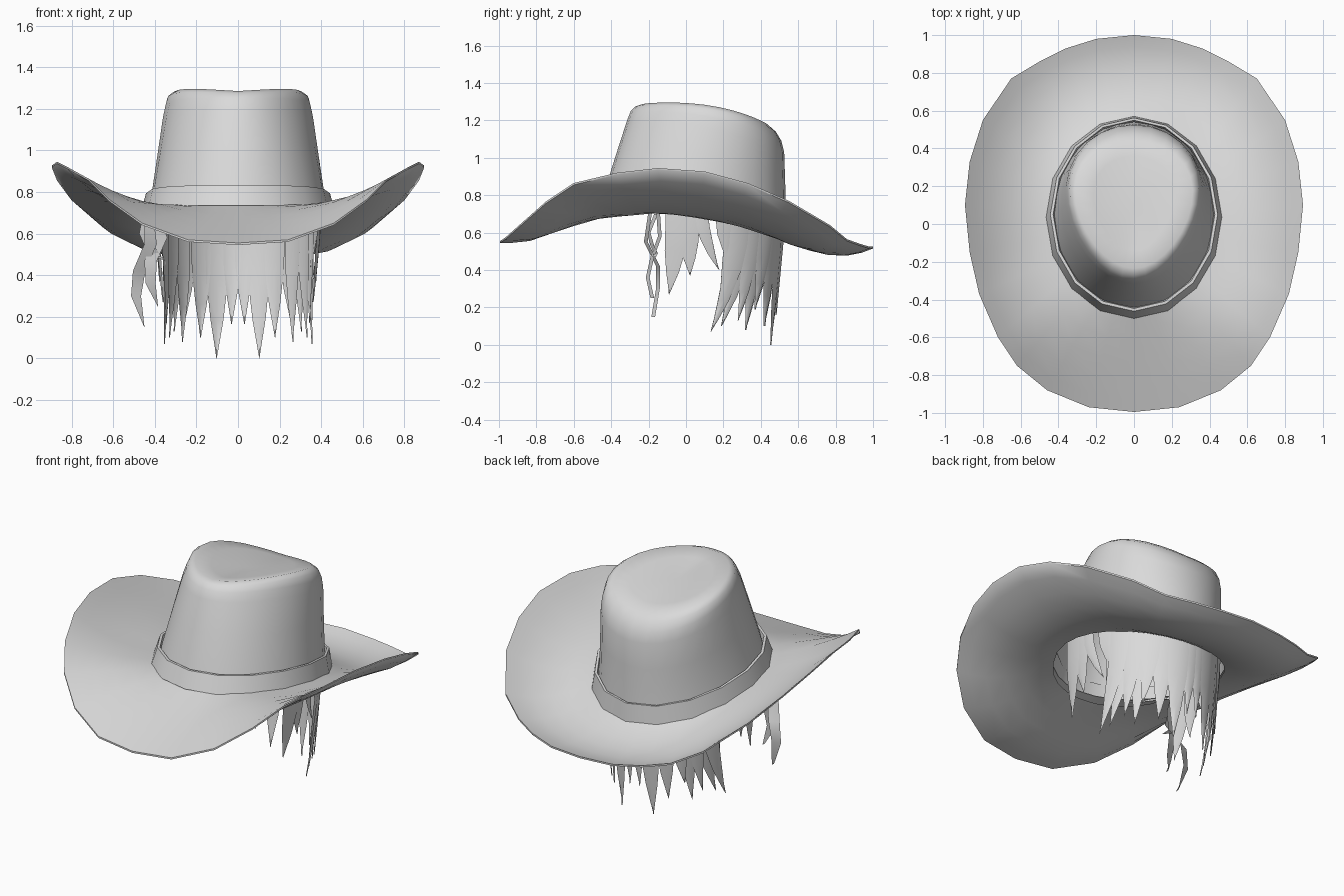
import bpy, math, random
from mathutils import Vector

if "Cube" in bpy.data.objects:
    bpy.data.objects.remove(bpy.data.objects["Cube"])

random.seed(4)
grey = bpy.data.materials.new("plain grey")
grey.diffuse_color = (0.7, 0.7, 0.7, 1)
grey.use_nodes = True
grey.node_tree.nodes["Principled BSDF"].inputs["Base Color"].default_value = grey.diffuse_color


def make(name, verts, faces, angle=50):
    mesh = bpy.data.meshes.new(name)
    mesh.from_pydata([tuple(v) for v in verts], [], faces)
    mesh.materials.append(grey)
    ob = bpy.data.objects.new(name, mesh)
    bpy.context.collection.objects.link(ob)
    bpy.ops.object.select_all(action='DESELECT')
    ob.select_set(True)
    bpy.context.view_layer.objects.active = ob
    bpy.ops.object.shade_smooth_by_angle(angle=math.radians(angle))
    return ob


def loft(rings, cap=None):
    """Join closed rings of equal length; cap closes the last ring to a point."""
    n = len(rings[0])
    verts = [v for r in rings for v in r]
    faces = [(k * n + i, k * n + (i + 1) % n, (k + 1) * n + (i + 1) % n, (k + 1) * n + i)
             for k in range(len(rings) - 1) for i in range(n)]
    if cap:
        verts.append(cap)
        b = (len(rings) - 1) * n
        faces += [(b + i, b + (i + 1) % n, len(verts) - 1) for i in range(n)]
    return verts, faces


def ring(yf, yb, rx, zf, zb, egg=0.0, power=2.0, lift=0.0, n=28):
    """Oval from the back round, dropping towards the back; egg narrows the front."""
    out = []
    for i in range(n):
        a = math.pi / 2 + 2 * math.pi * i / n
        c, s = math.cos(a), math.sin(a)
        t = min(1, max(0, (s + 1) / 2))
        out.append(Vector((rx * c * (1 + egg * s), yf + (yb - yf) * t,
                           zf + (zb - zf) * t ** power + lift * abs(c))))
    return out


# Brim: oval opening lofted to a rolled outer edge, then back along the underside
half = [(0, 1, .525), (.2, .98, .525), (.36, .93, .54), (.5, .86, .565), (.65, .77, .64),
        (.8, .55, .77), (.87, .33, .865), (.895, .1, .927), (.87, -.15, .945), (.82, -.37, .92),
        (.72, -.6, .865), (.62, -.75, .765), (.46, -.88, .65), (.24, -.97, .57), (0, -.995, .555)]
edge = [Vector((-x, y, z)) for x, y, z in half] + [Vector(p) for p in half[-2:0:-1]]
inner = ring(-.46, .54, .435, .74, .585)


def brim_ring(t, under):
    r = []
    for a, b in zip(inner, edge):
        p = a.lerp(b, t)
        front = min(1, max(0, (-b.y - .3) / .5))
        p.z -= .055 * (1 - front) * 4 * t * (1 - t)
        if under:
            p.z -= (.01 + .035 * front) * min(1, (1 - t) * 4) + .01
        r.append(p)
    return r


steps = (0, .12, .3, .5, .7, .87, 1)
make("brim", *loft([brim_ring(t, False) for t in steps] +
                   [brim_ring(t, True) for t in reversed(steps)]))

# Crown: tapered, narrower at the front of the top, lower at the back, dished
crown = loft([ring(-.46, .54, .435, .73, .58), ring(-.43, .535, .413, .84, .70),
              ring(-.37, .53, .385, 1.03, .88, .06), ring(-.315, .525, .36, 1.2, 1.03, .13, 2.2),
              ring(-.295, .51, .347, 1.25, 1.09, .17, 2.5), ring(-.27, .48, .335, 1.275, 1.14, .19, 2.7, .008),
              ring(-.235, .44, .305, 1.285, 1.175, .2, 2.7, .015), ring(-.14, .36, .21, 1.265, 1.2, .2, 2, .012)],
             Vector((0, .1, 1.235)))
make("crown", *crown)

# Hat band: flared faceted wall with a thin lip returning to the crown
band = loft([ring(-.50, .57, .468, .735, .57, n=16), ring(-.462, .562, .443, .832, .675, n=16),
             ring(-.447, .549, .428, .832, .675, n=16), ring(-.44, .54, .42, .79, .635, n=16)])
make("hat_band", *band, angle=30)


# Hair: pointed locks hanging round the back of the head
def lock(verts, faces, phi, tip, width, lean, off):
    base, top = len(verts), .74
    rows = ((0, 1), (.3, 1), (.5, .95), (.75, .6), (.9, .25), (1, .01))
    for t, w in rows:
        z = top + (tip - top) * t
        s = 1 - .19 * max(0, .62 - z) + off
        for k in (-1, 0, 1):
            a = math.radians(phi + lean * t * t + k * w * width / 2)
            bulge = s + (.012 if k == 0 else 0)
            verts.append((.395 * bulge * math.sin(a), .03 + .495 * bulge * math.cos(a), z))
    for r in range(len(rows) - 1):
        for c in range(2):
            i = base + r * 3 + c
            faces.append((i, i + 1, i + 4, i + 3))


locks = [(4, .16, 13, 1, 0), (15, 0, 17, 2, .01), (27, .10, 16, 3, 0), (36, .19, 14, 7, .015),
         (43, .08, 14, 6, -.01), (48, .13, 13, 9, .01), (53, .10, 14, 16, -.01),
         (58, .07, 13, 19, .02), (62, .17, 12, 9, 0), (68, .44, 14, -3, .01),
         (84, .40, 8, -12, 0), (92, .37, 13, -1, -.01), (99, .27, 14, 6, .01)]
verts, faces = [], []
for side in (1, -1):
    for phi, tip, width, lean, off in locks:
        lock(verts, faces, side * phi, tip, width, side * lean, off + random.uniform(-.006, .006))
make("back_hair", verts, faces)


# Loose wavy locks in front of one ear
def strand(name, pts, width):
    verts, faces = [], []
    n = len(pts)
    for i, (x, y, z) in enumerate(pts):
        w = width * (.6, 1, 1, .8, .02)[i] / 2
        verts += [(x - w, y - .01, z), (x + w, y + .01, z)]
    faces = [(2 * i, 2 * i + 1, 2 * i + 3, 2 * i + 2) for i in range(n - 1)]
    make(name, verts, faces)


strand("loose_lock_outer", [(-.43, -.19, .72), (-.42, -.215, .55), (-.475, -.15, .42),
                            (-.49, -.15, .30), (-.45, -.175, .15)], .06)
strand("loose_lock_inner", [(-.40, -.15, .72), (-.37, -.14, .58), (-.42, -.18, .47),
                            (-.42, -.205, .36), (-.385, -.18, .25)], .06)
strand("loose_lock_short", [(-.44, -.16, .70), (-.45, -.20, .60), (-.42, -.18, .53),
                            (-.39, -.16, .49), (-.35, -.17, .47)], .05)
